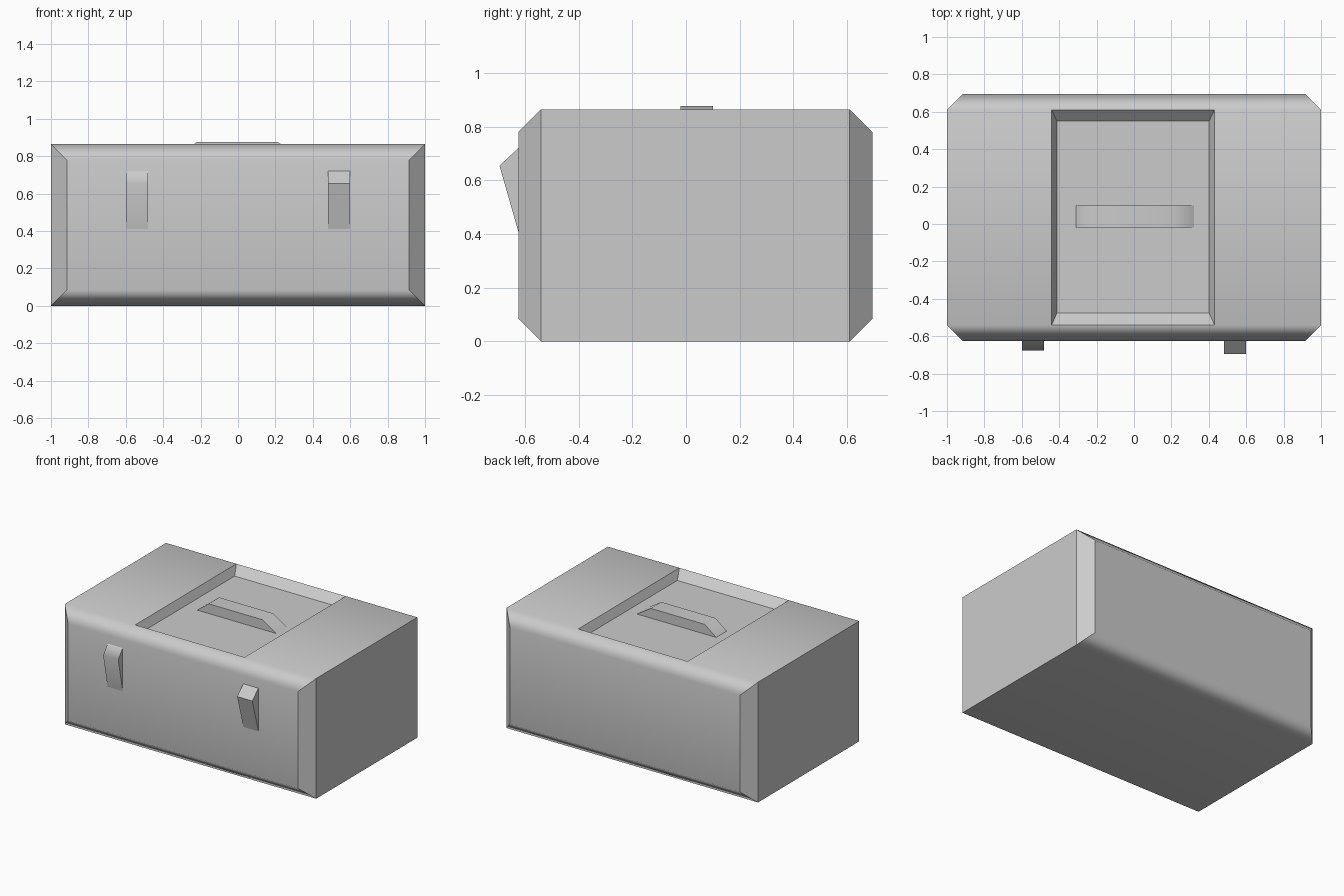
import bpy
import bmesh
from math import radians
from mathutils import Vector

cube = bpy.data.objects.get("Cube")
if cube:
    bpy.data.objects.remove(cube, do_unlink=True)

# Single plain grey
grey = bpy.data.materials.new("grey")
grey.use_nodes = True
colour = (0.6, 0.6, 0.6, 1.0)
grey.diffuse_color = colour
grey.node_tree.nodes["Principled BSDF"].inputs["Base Color"].default_value = colour

HEIGHT = 0.865
CUT = 0.085                 # chamfer size
FRONT, BACK = -0.625, 0.695
RECESS_X = (-0.44, 0.43)
FLOOR_Z = 0.807


def finish(name, bm, sharp_rule):
    """Smooth the faces, keep chosen edges sharp and make the object."""
    bm.normal_update()
    for face in bm.faces:
        face.smooth = True
    for edge in bm.edges:
        edge.smooth = not sharp_rule(edge)
    mesh = bpy.data.meshes.new(name)
    bm.to_mesh(mesh)
    bm.free()
    mesh.materials.append(grey)
    obj = bpy.data.objects.new(name, mesh)
    bpy.context.collection.objects.link(obj)
    weighted = obj.modifiers.new("even shading", 'WEIGHTED_NORMAL')
    weighted.keep_sharp = True
    return obj


def prism(name, profile, direction):
    """Extrude a closed flat profile along a direction."""
    bm = bmesh.new()
    face = bm.faces.new([bm.verts.new(p) for p in profile])
    result = bmesh.ops.extrude_face_region(bm, geom=[face], use_keep_orig=True)
    moved = [v for v in result["geom"] if isinstance(v, bmesh.types.BMVert)]
    bmesh.ops.translate(bm, verts=moved, vec=direction)
    bmesh.ops.recalc_face_normals(bm, faces=bm.faces)
    return finish(name, bm, lambda e: e.calc_face_angle(0) > radians(50))


def box_body():
    """Box with front and back chamfered on all sides, and a sunken lid panel."""
    bm = bmesh.new()
    rings = []
    for y, inset in ((FRONT, CUT), (FRONT + CUT, 0), (BACK - CUT, 0), (BACK, CUT)):
        x, low, high = 1 - inset, inset, HEIGHT - inset
        rings.append([bm.verts.new((px, y, pz)) for px, pz in
                      ((-x, low), (x, low), (x, high), (-x, high))])
    for a, b in zip(rings, rings[1:]):
        for i in range(4):
            j = (i + 1) % 4
            bm.faces.new((a[i], a[j], b[j], b[i]))
    bm.faces.new(rings[0])
    bm.faces.new(rings[-1])
    bmesh.ops.recalc_face_normals(bm, faces=bm.faces)

    # Split the top into two side panels and a middle
    for x in RECESS_X:
        bm.normal_update()
        tops = [f for f in bm.faces if f.normal.z > 0.99]
        geom = tops + list({e for f in tops for e in f.edges})
        bmesh.ops.bisect_plane(bm, geom=geom, plane_co=(x, 0, 0), plane_no=(1, 0, 0))
    bm.normal_update()
    floor = next(f for f in bm.faces
                 if f.normal.z > 0.99 and abs(f.calc_center_median().x) < 0.1)

    # Sink the middle with sloping walls
    walls = bmesh.ops.inset_individual(bm, faces=[floor], thickness=0.04)["faces"]
    for v in floor.verts:
        v.co.y = -0.475 if v.co.y < 0 else 0.55
        v.co.z = FLOOR_Z
    recess = set(walls) | {floor}

    def sharp(edge):
        return any(f in recess or abs(f.normal.x) > 0.3 for f in edge.link_faces)

    return finish("box_body", bm, sharp)


box_body()

# Front latches
for name, x, peak in (("right_latch", -0.6, -0.675), ("left_latch", 0.48, -0.695)):
    profile = [(x, FRONT, 0.41), (x, peak, 0.655), (x, FRONT, 0.72)]
    prism(name, profile, Vector((0.12, 0, 0)))

# Lid handle
side = [(-0.31, FLOOR_Z), (0.32, FLOOR_Z), (0.21, 0.877), (-0.22, 0.877)]
prism("lid_handle", [(x, -0.02, z) for x, z in side], Vector((0, 0.12, 0)))
